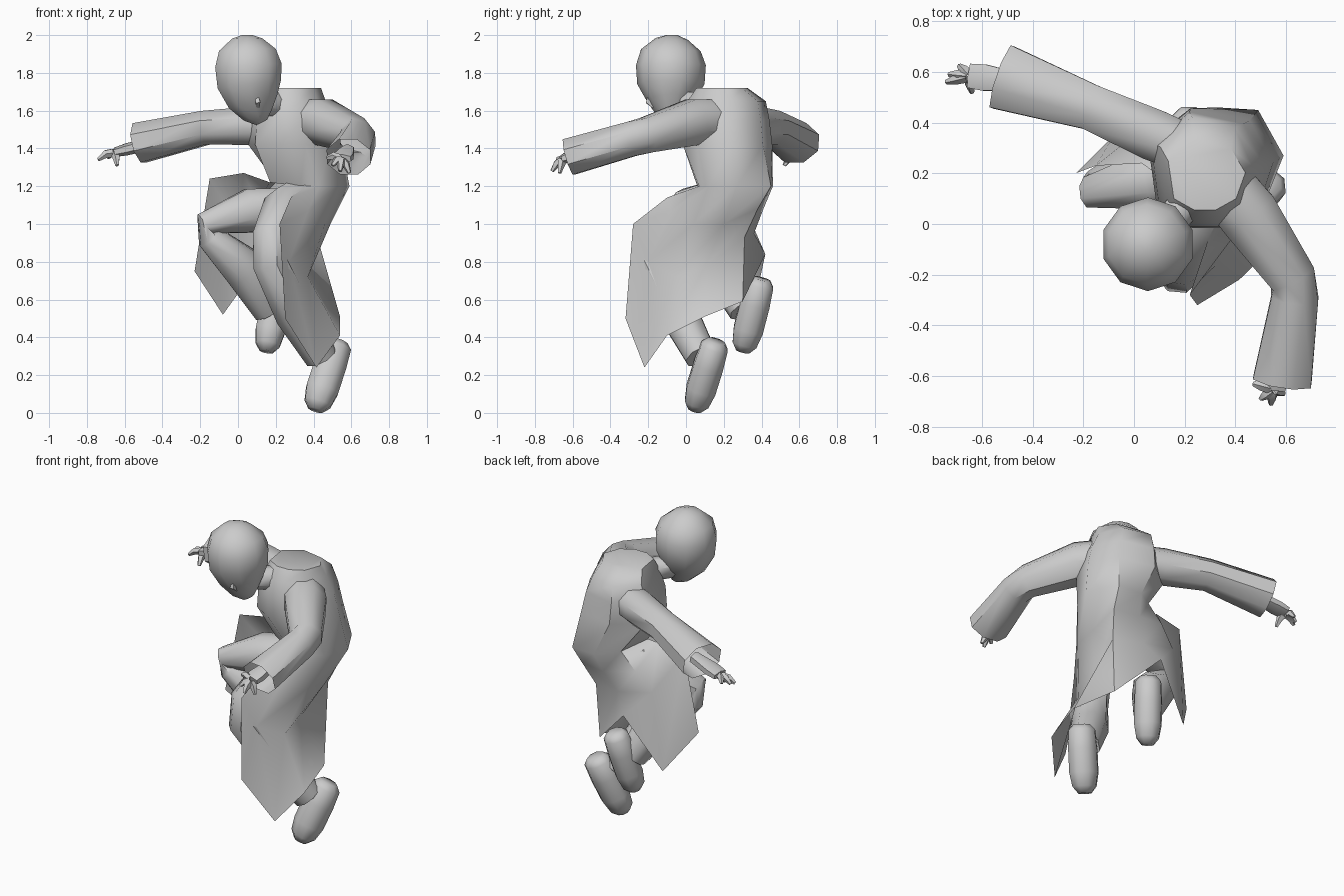
import bpy, math
from mathutils import Vector

cube = bpy.data.objects.get("Cube")
if cube:
    bpy.data.objects.remove(cube)

grey = bpy.data.materials.new("plain grey")
grey.use_nodes = True
colour = (0.6, 0.6, 0.6, 1)
grey.diffuse_color = colour
grey.node_tree.nodes["Principled BSDF"].inputs["Base Color"].default_value = colour


def make(name, verts, faces, angle=45):
    mesh = bpy.data.meshes.new(name)
    mesh.from_pydata(verts, [], faces)
    mesh.materials.append(grey)
    ob = bpy.data.objects.new(name, mesh)
    bpy.context.collection.objects.link(ob)
    bpy.ops.object.select_all(action='DESELECT')
    bpy.context.view_layer.objects.active = ob
    ob.select_set(True)
    bpy.ops.object.mode_set(mode='EDIT')
    bpy.ops.mesh.select_all(action='SELECT')
    bpy.ops.mesh.normals_make_consistent(inside=False)
    bpy.ops.object.mode_set(mode='OBJECT')
    bpy.ops.object.shade_smooth_by_angle(angle=math.radians(angle))


def tube(name, path, sides=8, ref=(0, 0, 1), cap_end=True, angle=45):
    """Loft rings along a path of (x, y, z, width[, height])."""
    centres = [Vector(p[:3]) for p in path]
    verts, faces = [], []
    for i, p in enumerate(path):
        before, after = centres[max(i - 1, 0)], centres[min(i + 1, len(path) - 1)]
        tangent = (after - before).normalized()
        side = tangent.cross(Vector(ref)).normalized()
        up = side.cross(tangent)
        for k in range(sides):
            t = math.tau * (k + 0.5) / sides
            verts.append(centres[i] + side * p[3] * math.cos(t) + up * p[-1] * math.sin(t))
    for i in range(len(path) - 1):
        for k in range(sides):
            n = (k + 1) % sides
            a, b = i * sides, (i + 1) * sides
            faces.append((a + k, a + n, b + n, b + k))
    faces.append(tuple(range(sides)))
    if cap_end:
        faces.append(tuple(range(len(verts) - sides, len(verts))))
    make(name, verts, faces, angle)


Y = (0, 1, 0)

# Head, nose and neck
tube("head", [(.125, -.07, 1.54, .035), (.105, -.075, 1.58, .085, .08), (.08, -.08, 1.65, .14, .125),
              (.06, -.08, 1.74, .178), (.055, -.08, 1.84, .185), (.05, -.08, 1.92, .158),
              (.05, -.075, 1.98, .085), (.05, -.075, 2.0, .03)], 10, Y)
tube("nose", [(.095, -.19, 1.7, .008), (.105, -.2, 1.645, .018), (.105, -.17, 1.62, .012)], 4, Y)
tube("neck", [(.1, -.03, 1.64, .065), (.17, .04, 1.635, .07), (.26, .16, 1.6, .085)])

# Coat skirt lines, each from the waist to the hem, going round from right front to left front,
# with the direction in which each line carries on up the body
columns = [
    (220, (.17, .14, 1.22), (.03, .24, 1.27), (-.15, .23, 1.24), (-.23, .2, .75)),
    (155, (.2, .37, 1.22), (.1, .37, 1.12), (0, .35, 1.0), (-.08, .35, .52)),
    (105, (.33, .46, 1.2), (.3, .41, 1.08), (.23, .36, .95), (.15, .42, .84)),
    (50, (.49, .45, 1.2), (.47, .38, 1.08), (.42, .31, .93), (.4, .3, .59)),
    (5, (.59, .27, 1.2), (.49, .2, 1.0), (.37, .1, .77), (.54, .1, .51)),
    (-40, (.53, .12, 1.2), (.46, .04, 1.0), (.37, -.06, .72), (.54, -.1, .41)),
    (-75, (.43, .07, 1.2), (.37, -.08, 1.07), (.27, -.2, .8), (.415, -.22, .24)),
    (-105, (.33, .06, 1.2), (.28, -.1, 1.14), (.22, -.28, 1.0), (.25, -.32, .5)),
]
# Body rings above the waist: centre, height, half width and half depth
rings = [(.28, .19, 1.72, .16, .14), (.275, .215, 1.65, .19, .215), (.28, .215, 1.55, .235, .235),
         (.29, .22, 1.42, .26, .245)]
verts, faces = [], []
for angle, *line in columns:
    t = math.radians(angle)
    verts += [(x + a * math.cos(t), y + b * math.sin(t), z) for x, y, z, a, b in rings] + line
count, rows = len(columns), len(verts) // len(columns)
for c in range(count):
    n = (c + 1) % count
    for r in range(rows - 1):
        if n or r < len(rings):     # the skirt stays open in front
            faces.append((c * rows + r, c * rows + r + 1, n * rows + r + 1, n * rows + r))
faces.append(tuple(c * rows for c in range(count)))
make("long_coat", verts, faces, 50)

# Sleeves, open at the cuff
tube("left_sleeve", [(.32, .2, 1.55, .12), (.45, .04, 1.54, .13), (.625, -.21, 1.47, .1),
                     (.635, -.29, 1.45, .1), (.585, -.62, 1.355, .125, .105)], cap_end=False)
tube("right_sleeve", [(.25, .28, 1.52, .1), (.08, .35, 1.52, .11), (-.17, .46, 1.51, .097),
                      (-.52, .58, 1.43, .14, .115)], cap_end=False)


# Hands: a flat palm with tapering fingers
def hand(side, wrist, knuckles, tips):
    wrist, knuckles = Vector(wrist), Vector(knuckles)
    tube(side + "_palm", [(*wrist, .04, .035), (*wrist.lerp(knuckles, .7), .06, .032),
                          (*knuckles, .055, .025)], 6)
    for i, tip in enumerate(tips):
        end = Vector(tip)
        start = knuckles.lerp(end, .15)
        bend = (start + end) / 2 + Vector((0, 0, .012))
        tube(f"{side}_finger_{i + 1}", [(*start, .024), (*bend, .021), (*end, .01)], 5, (.3, .2, 1))


hand("left", (.58, -.5, 1.39), (.55, -.65, 1.345),
     [(.5, -.69, 1.31), (.54, -.71, 1.28), (.59, -.67, 1.27), (.47, -.63, 1.35)])
hand("right", (-.45, .56, 1.43), (-.65, .585, 1.38),
     [(-.74, .56, 1.34), (-.73, .59, 1.345), (-.69, .625, 1.35), (-.64, .52, 1.31)])

# Trouser legs
tube("left_trouser", [(.38, .25, 1.12, .15), (.25, .02, 1.07, .13), (.17, -.16, .92, .1),
                      (.17, -.18, .8, .1), (.3, -.04, .53, .11), (.44, .08, .3, .09)], ref=(1, 0, 0))
tube("right_trouser", [(.28, .24, 1.07, .13), (.06, .17, 1.07, .125), (-.18, .125, 1.0, .065),
                       (-.15, .14, .93, .075), (.04, .21, .76, .125), (.16, .31, .54, .085)], ref=Y)


# Shoes: heel to toe, pointing down
def shoe(name, heel, toe, width):
    heel, toe = Vector(heel), Vector(toe)
    profile = [(0, .05), (.08, .078), (.35, .085), (.7, .085), (.9, .07), (1, .038)]
    tube(name, [(*heel.lerp(toe, t), r * width, r) for t, r in profile], 8, Y, angle=60)


shoe("left_shoe", (.53, .16, .38), (.41, .045, .015), 1.1)
shoe("right_shoe", (.225, .4, .71), (.15, .3, .325), 1)
